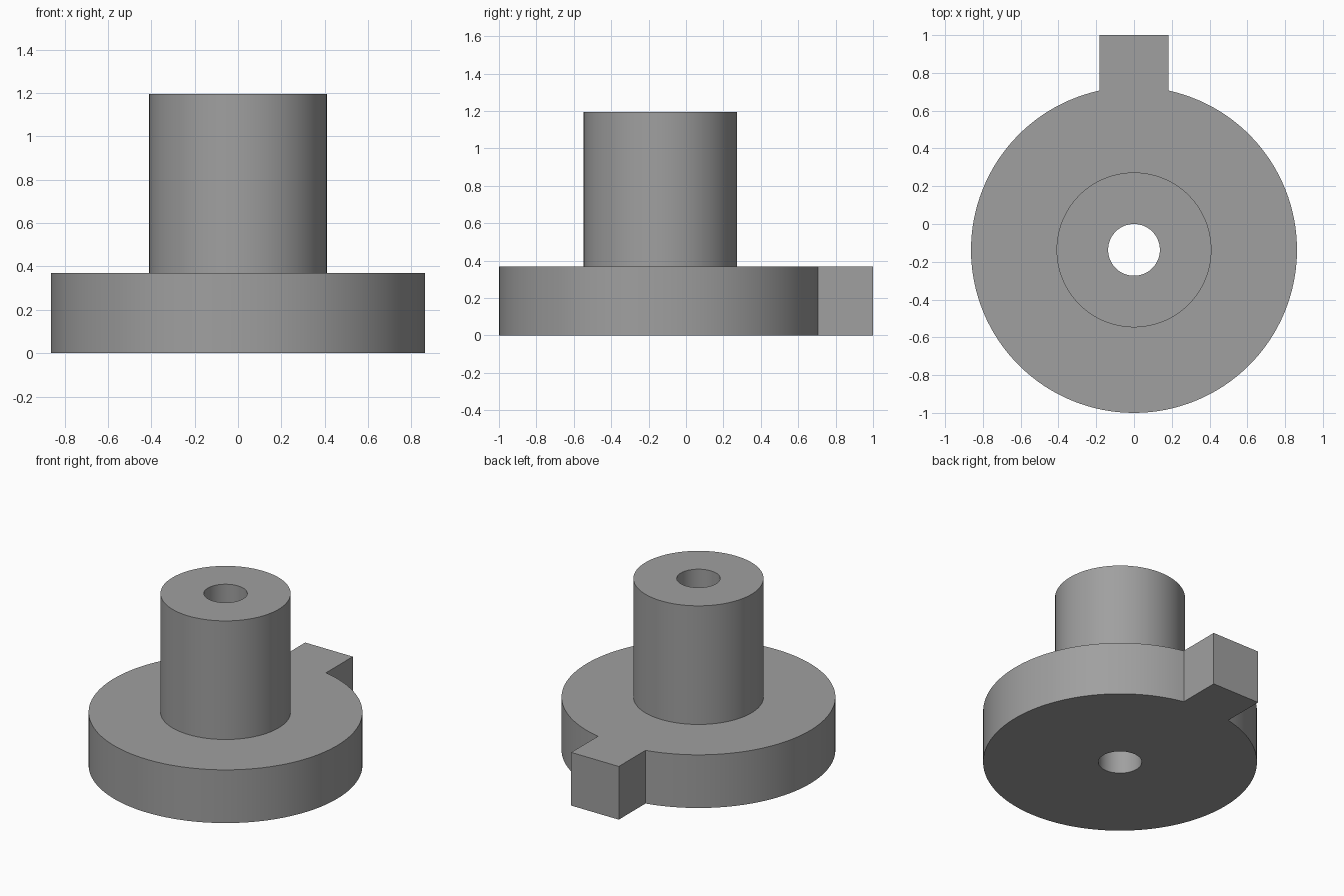
import bpy, bmesh, math

if "Cube" in bpy.data.objects:
    bpy.data.objects.remove(bpy.data.objects["Cube"])

CY = -0.137                                   # shared axis of flange, stem and bore
FLANGE_R, STEM_R, BORE_R = 0.863, 0.41, 0.137
FLANGE_H, TOTAL_H = 0.37, 1.195
TAB_W, TAB_Y = 0.183, 1.0                     # tab half width and outer end
ARC, TAB_STEPS = 120, 6

# Flange outline: tab end, then the arc all the way round
edge = math.asin(TAB_W / FLANGE_R)
outline = [(TAB_W - 2 * TAB_W * i / TAB_STEPS, TAB_Y - CY) for i in range(TAB_STEPS + 1)]
for i in range(ARC + 1):
    a = math.pi / 2 + edge + (2 * math.pi - 2 * edge) * i / ARC
    outline.append((FLANGE_R * math.cos(a), FLANGE_R * math.sin(a)))


def circle(r):
    """Circle with one point on the ray of each outline point."""
    return [(r * x / math.hypot(x, y), r * y / math.hypot(x, y)) for x, y in outline]


# Closed section: bore, base, flange wall, shoulder, stem wall, stem top
sections = [(circle(BORE_R), 0), (outline, 0), (outline, FLANGE_H),
            (circle(STEM_R), FLANGE_H), (circle(STEM_R), TOTAL_H),
            (circle(BORE_R), TOTAL_H)]

bm = bmesh.new()
rings = [[bm.verts.new((x, y + CY, z)) for x, y in pts] for pts, z in sections]
n = len(outline)
for k, lower in enumerate(rings):
    upper = rings[(k + 1) % len(rings)]
    for i in range(n):
        j = (i + 1) % n
        bm.faces.new((lower[i], lower[j], upper[j], upper[i]))
bmesh.ops.recalc_face_normals(bm, faces=bm.faces[:])

mesh = bpy.data.meshes.new("flanged_bushing")
bm.to_mesh(mesh)
bm.free()
body = bpy.data.objects.new("flanged_bushing", mesh)
bpy.context.collection.objects.link(body)

grey = bpy.data.materials.new("grey")
grey.diffuse_color = (0.35, 0.35, 0.35, 1)
grey.use_nodes = True
grey.node_tree.nodes["Principled BSDF"].inputs["Base Color"].default_value = grey.diffuse_color
mesh.materials.append(grey)

# Smooth round walls, sharp rims and tab corners
bpy.context.view_layer.objects.active = body
body.select_set(True)
bpy.ops.object.shade_smooth_by_angle(angle=math.radians(30))
